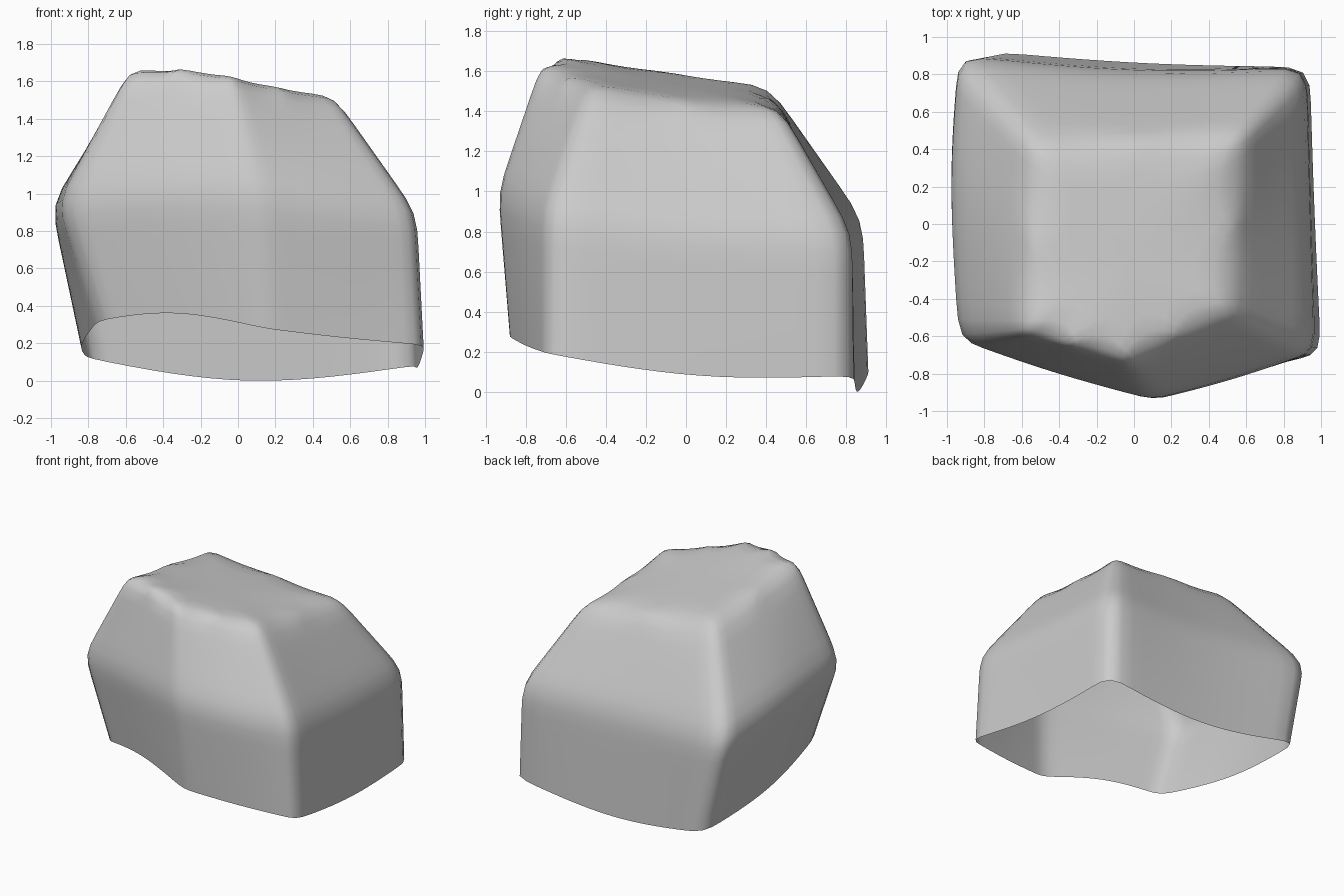
import bpy, bmesh
from mathutils import Vector

if "Cube" in bpy.data.objects:
    bpy.data.objects.remove(bpy.data.objects["Cube"])

# Three five-sided rings, counter-clockwise from front left: corner, edge midpoint, corner, ...
RINGS = [
    # open bottom rim
    [(-.75, -.59, .32), (-.33, -.74, .36), (.14, -.89, .28), (.56, -.80, .23), (1.0, -.69, .19),
     (.965, .07, .08), (.94, .84, .08), (.06, .86, .0), (-.80, .925, .12), (-.835, .15, .19)],
    # widest ring
    [(-.96, -.62, .95), (-.44, -.80, 1.0), (.10, -.95, 1.0), (.54, -.83, .94), (.96, -.68, .91),
     (.94, .07, .82), (.92, .84, .79), (0, .82, .81), (-.96, .90, .87), (-1.0, .20, .94)],
    # top rim
    [(-.58, -.58, 1.68), (-.33, -.645, 1.68), (-.04, -.73, 1.64), (.22, -.60, 1.575), (.51, -.47, 1.535),
     (.54, 0, 1.45), (.58, .47, 1.42), (.03, .445, 1.465), (-.53, .41, 1.54), (-.555, -.10, 1.605)],
]
N = 10


def cage_ring(pts):
    """Push the midpoints out so the smoothed curve passes through them."""
    p = [Vector(q) for q in pts]
    return [p[i] if i % 2 == 0 else p[i] * 1.5 - (p[i - 1] + p[(i + 1) % N]) * .25
            for i in range(N)]


bm = bmesh.new()
crease = bm.edges.layers.float.new("crease_edge")
rings = [[bm.verts.new(p) for p in cage_ring(r)] for r in RINGS]

# Side walls and top cap
for lo, hi in zip(rings, rings[1:]):
    for i in range(N):
        j = (i + 1) % N
        bm.faces.new((lo[i], lo[j], hi[j], hi[i]))
bm.faces.new(rings[2])

# Soft creases along the rings and the corner columns
SOFT = .45
for ring in rings[1:]:
    for i in range(N):
        bm.edges.get((ring[i], ring[(i + 1) % N]))[crease] = SOFT
for lo, hi in zip(rings, rings[1:]):
    for i in range(0, N, 2):
        bm.edges.get((lo[i], hi[i]))[crease] = SOFT
for f in bm.faces:
    f.smooth = True

mesh = bpy.data.meshes.new("faceted_shell")
bm.to_mesh(mesh)
bm.free()
shell = bpy.data.objects.new("faceted_shell", mesh)
bpy.context.collection.objects.link(shell)

# Rounded edges
sub = shell.modifiers.new("soften", 'SUBSURF')
sub.levels = sub.render_levels = 3
